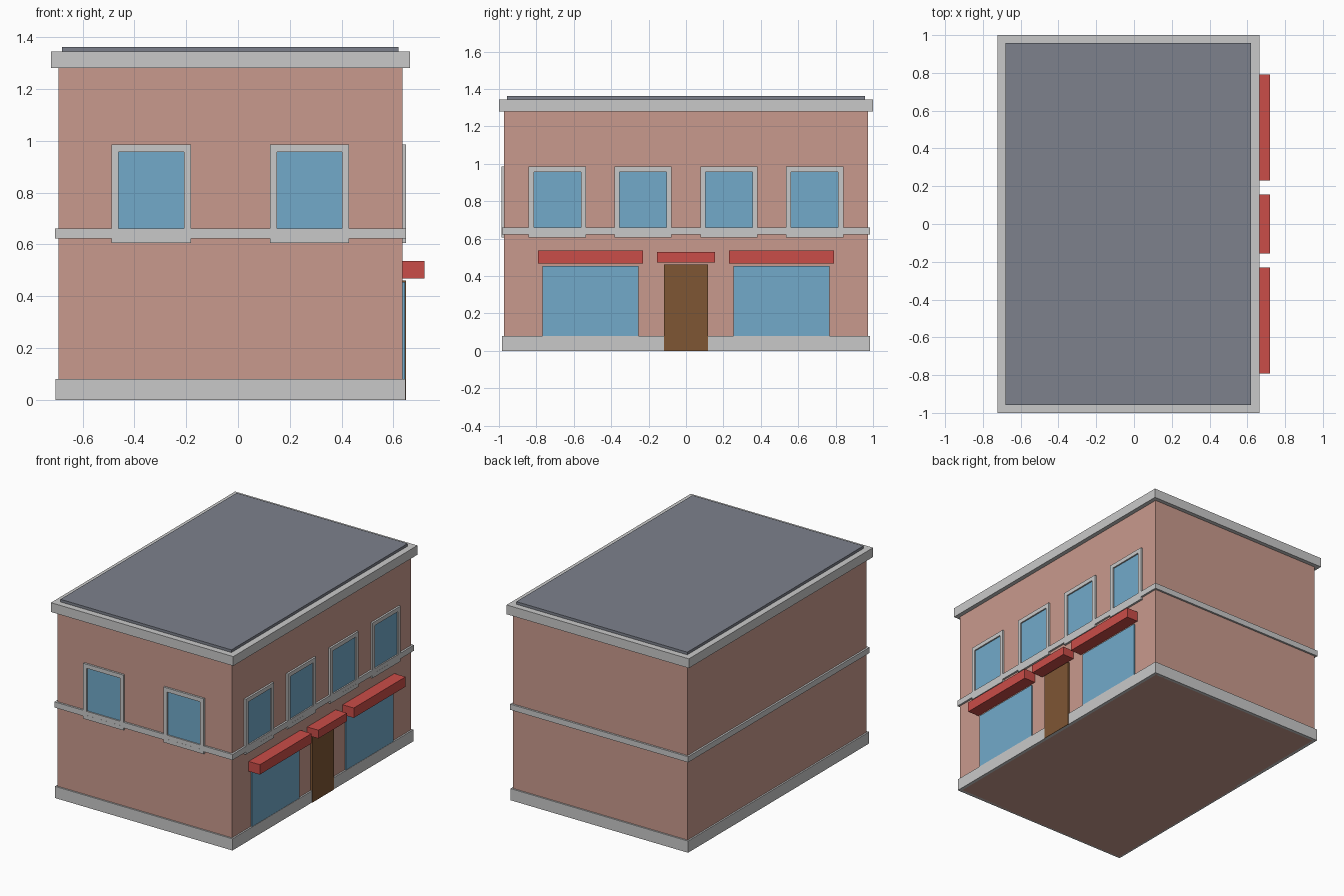
import bpy, bmesh
from mathutils import Vector

if "Cube" in bpy.data.objects:
    bpy.data.objects.remove(bpy.data.objects["Cube"])


def material(name, rgb):
    """Material from 0-255 display values, stored as linear."""
    m = bpy.data.materials.new(name)
    lin = [((c / 255 + 0.055) / 1.055) ** 2.4 for c in rgb]
    m.diffuse_color = (*lin, 1.0)
    m.use_nodes = True
    m.node_tree.nodes["Principled BSDF"].inputs["Base Color"].default_value = m.diffuse_color
    return m


BRICK = material("pink brick", (201, 154, 141))
STONE = material("pale stone", (201, 201, 201))
ROOF = material("slate roof", (125, 129, 140))
GLASS = material("blue glass", (114, 170, 202))
RED = material("awning red", (202, 77, 72))
WOOD = material("door wood", (126, 86, 52))

# Wall extents
X0, X1, Y0, Y1, TOP = -0.693, 0.635, -0.972, 0.972, 1.30


def boxes(name, mat, *spans):
    """One object made of boxes, each (x0, x1, y0, y1, z0, z1)."""
    bm = bmesh.new()
    for x0, x1, y0, y1, z0, z1 in spans:
        vs = bmesh.ops.create_cube(bm, size=1)["verts"]
        mid = Vector((x0 + x1, y0 + y1, z0 + z1)) / 2
        dim = Vector((x1 - x0, y1 - y0, z1 - z0))
        for v in vs:
            v.co = mid + v.co * dim
    me = bpy.data.meshes.new(name)
    bm.to_mesh(me)
    bm.free()
    me.materials.append(mat)
    ob = bpy.data.objects.new(name, me)
    bpy.context.collection.objects.link(ob)
    return ob


def ring(name, out, z0, z1):
    """Stone course running around the walls, standing out by 'out'."""
    i = 0.01
    boxes(name, STONE,
          (X0 - out, X1 + out, Y0 - out, Y0 + i, z0, z1),
          (X0 - out, X1 + out, Y1 - i, Y1 + out, z0, z1),
          (X0 - out, X0 + i, Y0 + i, Y1 - i, z0, z1),
          (X1 - i, X1 + out, Y0 + i, Y1 - i, z0, z1))


def on_front(u0, u1, depth, z0, z1):
    return (u0, u1, Y0 - depth, Y0 + 0.005, z0, z1)


def on_right(u0, u1, depth, z0, z1):
    return (X1 - 0.005, X1 + depth, u0, u1, z0, z1)


def window(name, side, c):
    """Upper window: raised stone frame around a glass plate."""
    o, i, d = 0.153, 0.126, 0.0135
    z0, z1, t = 0.605, 0.985, 0.028
    boxes(name + "_frame", STONE,
          side(c - o, c - i, d, z0, z1), side(c + i, c + o, d, z0, z1),
          side(c - i, c + i, d, z0, z0 + t), side(c - i, c + i, d, z1 - t, z1))
    boxes(name + "_glass", GLASS, side(c - i, c + i, 0.004, z0 + t, z1 - t))


# Main body
boxes("walls", BRICK, (X0, X1, Y0, Y1, 0, TOP))
ring("base_course", 0.011, 0, 0.08)
ring("middle_band", 0.013, 0.622, 0.661)
boxes("cornice", STONE, (-0.722, 0.664, -1, 1, 1.28, 1.344))
boxes("roof_panel", ROOF, (-0.68, 0.62, -0.957, 0.957, 1.335, 1.362))

# Upper windows
for n, x in enumerate((-0.335, 0.276)):
    window(f"front_window_{n + 1}", on_front, x)
for n, y in enumerate((-0.688, -0.23, 0.23, 0.688)):
    window(f"side_window_{n + 1}", on_right, y)

# Shop front: glass and awnings either side of the door
for n, c in enumerate((-0.51, 0.51)):
    boxes(f"shop_window_{n + 1}", GLASS,
          on_right(c - 0.257, c + 0.257, 0.009, 0.08, 0.455))
    boxes(f"shop_awning_{n + 1}", RED,
          on_right(c - 0.281, c + 0.281, 0.085, 0.468, 0.536))
boxes("door", WOOD, on_right(-0.117, 0.117, 0.014, 0, 0.461))
boxes("door_awning", RED, on_right(-0.155, 0.155, 0.085, 0.473, 0.53))
